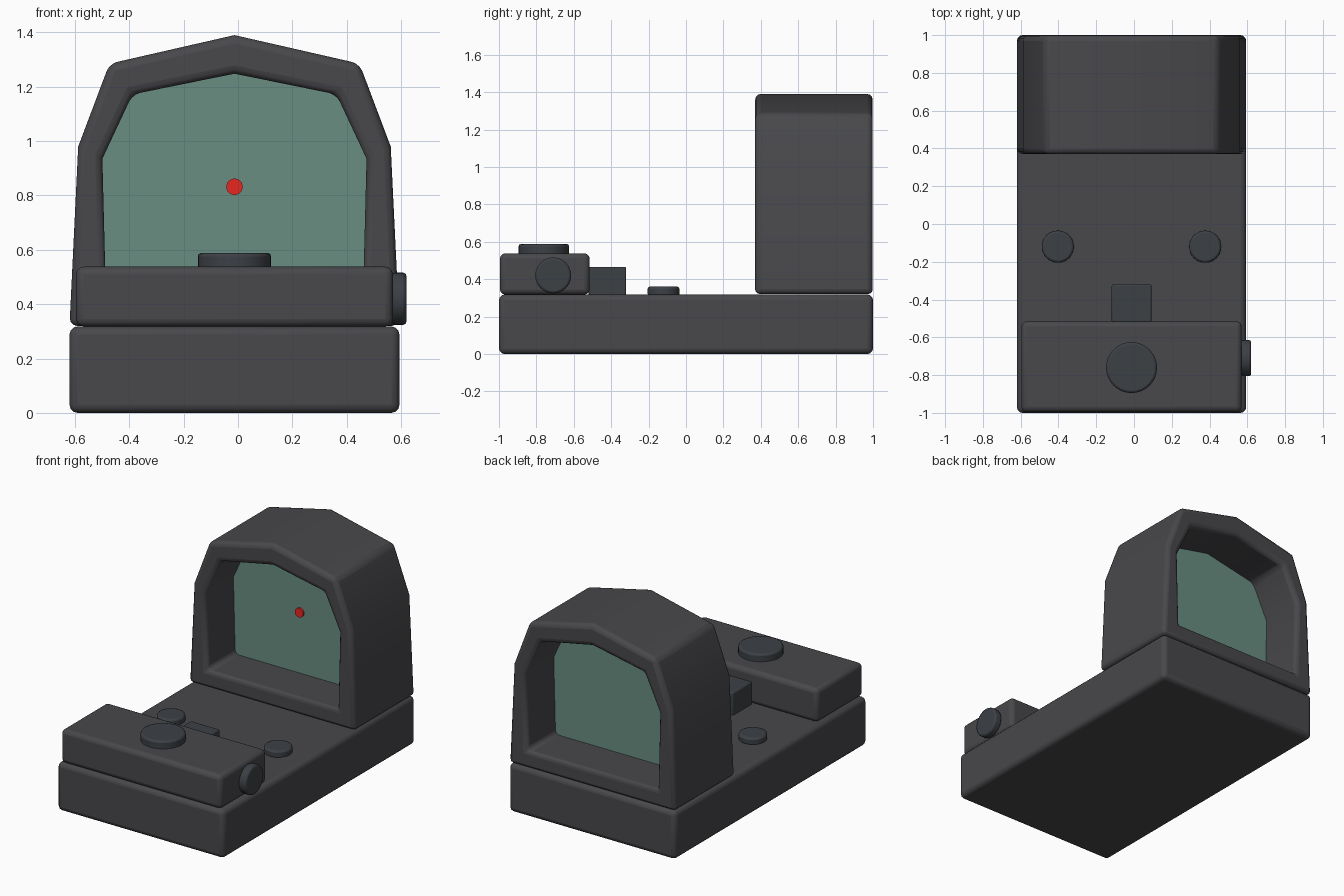
import bpy, bmesh, math
from mathutils import Matrix

if "Cube" in bpy.data.objects:
    bpy.data.objects.remove(bpy.data.objects["Cube"])

CX = -0.013  # symmetry plane of the body; the side knob makes the bounds uneven


def material(name, rgb):
    m = bpy.data.materials.new(name)
    m.diffuse_color = (*rgb, 1)
    m.use_nodes = True
    m.node_tree.nodes["Principled BSDF"].inputs["Base Color"].default_value = m.diffuse_color
    return m


BODY = material("dark_body", (0.065, 0.065, 0.072))
METAL = material("dark_metal", (0.045, 0.052, 0.06))
GLASS = material("green_glass", (0.14, 0.27, 0.22))
RED = material("red", (0.8, 0.02, 0.015))


def finish(bm, name, mat, bevel=0.0, segments=3):
    bmesh.ops.recalc_face_normals(bm, faces=bm.faces)
    me = bpy.data.meshes.new(name)
    bm.to_mesh(me)
    bm.free()
    ob = bpy.data.objects.new(name, me)
    bpy.context.collection.objects.link(ob)
    me.materials.append(mat)
    if bevel:
        b = ob.modifiers.new("bevel", "BEVEL")
        b.width, b.segments = bevel, segments
        b.limit_method, b.angle_limit = "ANGLE", math.radians(35)
    bpy.ops.object.select_all(action="DESELECT")
    ob.select_set(True)
    bpy.context.view_layer.objects.active = ob
    bpy.ops.object.shade_smooth_by_angle(angle=math.radians(30))
    return ob


def box(name, lo, hi, mat, bevel):
    bm = bmesh.new()
    bmesh.ops.create_cube(bm, size=1)
    for v in bm.verts:
        v.co = [(a + b) / 2 + c * (b - a) for a, b, c in zip(lo, hi, v.co)]
    return finish(bm, name, mat, bevel)


def disc(name, center, radius, depth, axis, mat, bevel=0.0):
    rot = {"x": Matrix.Rotation(math.pi / 2, 4, "Y"),
           "y": Matrix.Rotation(math.pi / 2, 4, "X"), "z": Matrix()}[axis]
    bm = bmesh.new()
    bmesh.ops.create_cone(bm, cap_ends=True, segments=32, radius1=radius, radius2=radius,
                          depth=depth, matrix=Matrix.Translation(center) @ rot)
    return finish(bm, name, mat, bevel, 2)


def mirrored(half):
    """Left half profile ending at the apex on the centre line -> full loop."""
    full = half + [(-x, z) for x, z in reversed(half[:-1])]
    return [(x + CX, z) for x, z in full]


# base plate and rear control housing
box("base_plate", (CX - 0.607, -1, 0), (CX + 0.607, 1, 0.318), BODY, 0.03)
box("control_housing", (CX - 0.583, -0.995, 0.318), (CX + 0.583, -0.515, 0.538), BODY, 0.028)
box("emitter_block", (CX - 0.105, -0.52, 0.31), (CX + 0.105, -0.32, 0.465), METAL, 0.008)

# hood: ring profile swept along y
outer = mirrored([(-0.607, 0.32), (-0.575, 0.98), (-0.46, 1.285), (0, 1.39)])
inner = mirrored([(-0.473, 0.43), (-0.486, 0.935), (-0.375, 1.172), (0, 1.248)])
bm = bmesh.new()
rings = [[bm.verts.new((x, y, z)) for x, z in loop]
         for loop, y in ((outer, 0.37), (outer, 0.998), (inner, 0.998), (inner, 0.37))]
n = len(outer)
for r in range(4):
    a, b = rings[r], rings[(r + 1) % 4]
    for i in range(n):
        j = (i + 1) % n
        bm.faces.new((a[i], a[j], b[j], b[i]))
finish(bm, "hood", BODY, 0.028)

# lens pane filling the hood opening
bm = bmesh.new()
pane = bm.faces.new([bm.verts.new((CX + (x - CX) * 1.02, 0.665, z + (0.01 if z > 0.5 else -0.01)))
                     for x, z in inner])
ext = bmesh.ops.extrude_face_region(bm, geom=[pane])
for v in ext["geom"]:
    if isinstance(v, bmesh.types.BMVert):
        v.co.y += 0.035
finish(bm, "lens", GLASS)
disc("aiming_dot", (CX, 0.66, 0.832), 0.03, 0.016, "y", RED)

# knobs and screws
disc("top_knob", (CX, -0.76, 0.555), 0.135, 0.066, "z", METAL, 0.012)
disc("side_knob", (0.593, -0.71, 0.42), 0.096, 0.054, "x", METAL, 0.012)
for side, x in (("left", -0.39), ("right", 0.39)):
    disc(f"{side}_screw", (CX + x, -0.12, 0.335), 0.085, 0.05, "z", METAL, 0.012)
